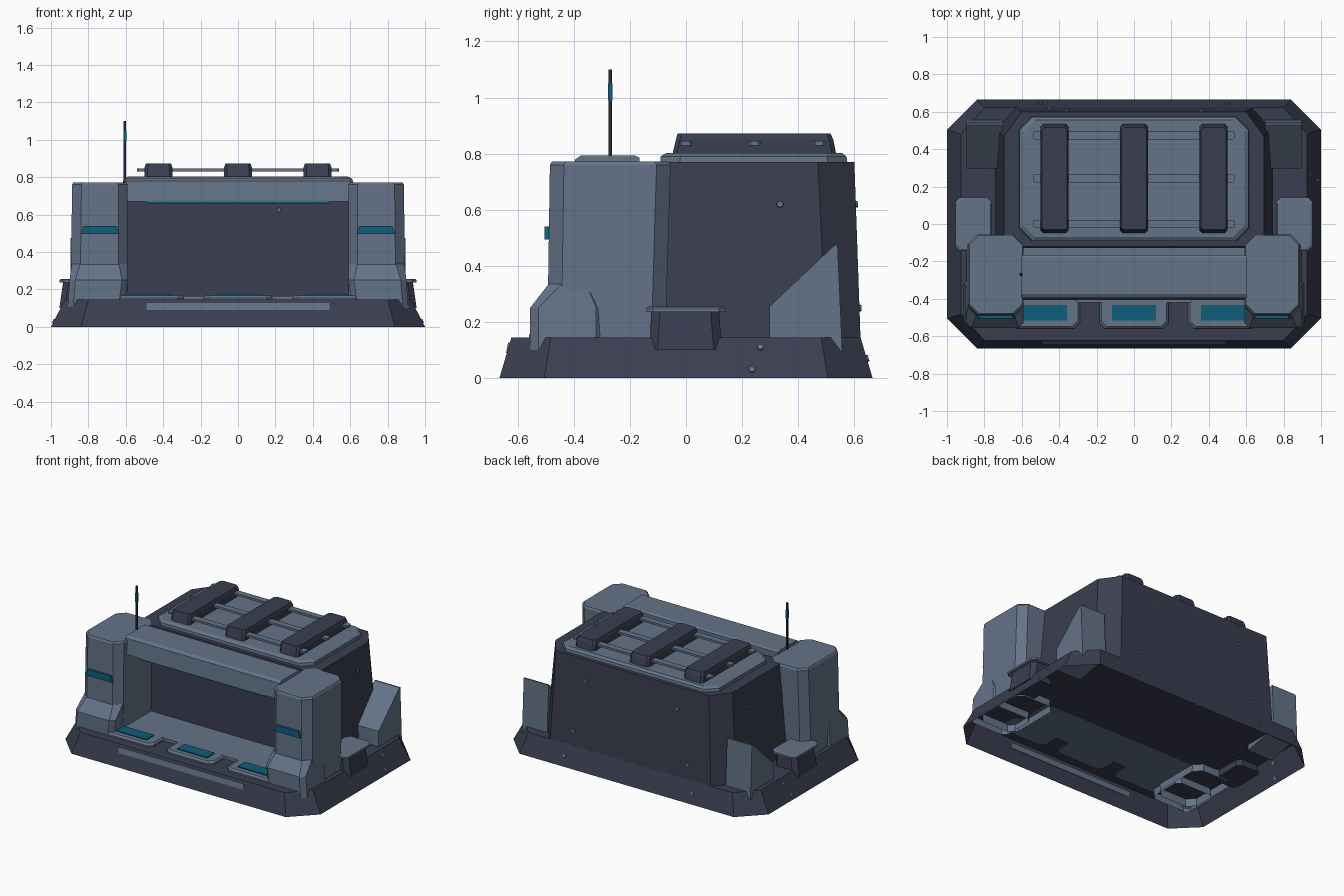
import bpy, bmesh, math
from mathutils import Vector


def material(name, rgb):
    m = bpy.data.materials.new(name)
    m.diffuse_color = (*rgb, 1)
    return m


LIGHT = material("slate_panel", (0.127, 0.172, 0.245))
DARK = material("dark_armour", (0.042, 0.048, 0.080))
CYAN = material("teal_light", (0.0045, 0.112, 0.195))
BLACK = material("antenna_black", (0.018, 0.022, 0.030))


def finish(name, bm, mat):
    bmesh.ops.recalc_face_normals(bm, faces=bm.faces[:])
    me = bpy.data.meshes.new(name)
    bm.to_mesh(me)
    bm.free()
    me.materials.append(mat)
    ob = bpy.data.objects.new(name, me)
    bpy.context.collection.objects.link(ob)
    return ob


def loft(name, rings, mat, sx=1, bottom=True):
    """Bridge equal-sized rings of 3D points; sx=-1 mirrors in x."""
    bm = bmesh.new()
    vs = [[bm.verts.new((x * sx, y, z)) for x, y, z in r] for r in rings]
    n = len(vs[0])
    for a, b in zip(vs, vs[1:]):
        for i in range(n):
            j = (i + 1) % n
            bm.faces.new((a[i], a[j], b[j], b[i]))
    if bottom:
        bm.faces.new(vs[0][::-1])
    bm.faces.new(vs[-1])
    return finish(name, bm, mat)


def octagon(z, x0, x1, y0, y1, cx, cy=None):
    """Rectangle with cut corners at height z."""
    cy = cx if cy is None else cy
    return [(x0 + cx, y0, z), (x1 - cx, y0, z), (x1, y0 + cy, z), (x1, y1 - cy, z),
            (x1 - cx, y1, z), (x0 + cx, y1, z), (x0, y1 - cy, z), (x0, y0 + cy, z)]


def rect(z, x0, x1, y0, y1):
    return [(x0, y0, z), (x1, y0, z), (x1, y1, z), (x0, y1, z)]


def box(name, x0, x1, y0, y1, z0, z1, mat, sx=1):
    return loft(name, [rect(z0, x0, x1, y0, y1), rect(z1, x0, x1, y0, y1)], mat, sx)


def prism(name, profile, x0, x1, mat, sx=1):
    """Extrude a (y, z) profile along x."""
    return loft(name, [[(x, y, z) for y, z in profile] for x in (x0, x1)], mat, sx)


def bolt(p, n):
    bm = bmesh.new()
    bmesh.ops.create_cone(bm, cap_ends=True, segments=8, radius1=0.014,
                          radius2=0.011, depth=0.012)
    ob = finish("bolt", bm, LIGHT)
    ob.location = p
    ob.rotation_euler = Vector(n).to_track_quat('Z', 'Y').to_euler()


# Sloped open-bottomed base skirt with deck
loft("base_skirt", [octagon(0, -1, 1, -0.665, 0.665, 0.16),
                    octagon(0.145, -0.925, 0.925, -0.622, 0.622, 0.125, 0.14)],
     DARK, bottom=False)
prism("front_skirt_plate", [(-0.641, 0.09), (-0.634, 0.128), (-0.628, 0.126), (-0.635, 0.09)],
      -0.49, 0.49, LIGHT)

# Main hull: back corners cut, tapering upward
def hull_ring(z, x, xc, y0, y1, yc):
    return [(-x, y0, z), (x, y0, z), (x, yc, z), (xc, y1, z), (-xc, y1, z), (-x, yc, z)]

loft("hull", [hull_ring(0.14, 0.74, 0.63, -0.13, 0.622, 0.5),
              hull_ring(0.77, 0.695, 0.60, -0.12, 0.60, 0.47)], DARK)
loft("roof_plate", [octagon(0.77, -0.615, 0.615, -0.092, 0.575, 0.07),
                    octagon(0.79, -0.612, 0.612, -0.09, 0.572, 0.07),
                    octagon(0.803, -0.59, 0.59, -0.07, 0.555, 0.06)], LIGHT)

# Roof rack: three bars over three cross rods
for cx in (-0.425, 0, 0.425):
    loft("roof_bar", [octagon(0.80, cx - 0.075, cx + 0.075, -0.048, 0.535, 0.015),
                      octagon(0.85, cx - 0.075, cx + 0.075, -0.036, 0.525, 0.015),
                      octagon(0.872, cx - 0.068, cx + 0.068, -0.03, 0.515, 0.015)], DARK)
for cy in (0.0, 0.245, 0.475):
    loft("roof_rod", [octagon(0.83, -0.54, 0.54, cy - 0.022, cy + 0.022, 0.008),
                      octagon(0.845, -0.54, 0.54, cy - 0.022, cy + 0.022, 0.008)], LIGHT)

# Front lintel with glowing strip below
prism("front_lintel", [(-0.165, 0.67), (-0.165, 0.785), (-0.18, 0.793), (-0.375, 0.793),
                       (-0.395, 0.78), (-0.405, 0.67)], -0.605, 0.605, LIGHT)
box("lintel_light", -0.49, 0.49, -0.40, -0.36, 0.66, 0.672, CYAN)

# Bay floor and consoles
box("bay_floor", -0.61, 0.61, -0.42, -0.12, 0.14, 0.165, LIGHT)
for cx in (-0.475, 0, 0.475):
    loft("console_pad", [octagon(0.14, cx - 0.185, cx + 0.185, -0.56, -0.39, 0.03),
                         octagon(0.155, cx - 0.185, cx + 0.185, -0.56, -0.39, 0.03),
                         octagon(0.167, cx - 0.175, cx + 0.175, -0.548, -0.39, 0.03)], LIGHT)
    box("console_screen", cx - 0.118, cx + 0.118, -0.515, -0.432, 0.165, 0.174, CYAN)

# Mirrored side parts
for s in (1, -1):
    loft("tower", [octagon(0.09, 0.59, 0.895, -0.495, -0.075, 0.05),
                   octagon(0.76, 0.59, 0.887, -0.485, -0.055, 0.05),
                   octagon(0.772, 0.597, 0.88, -0.478, -0.062, 0.05)],
         LIGHT, s, bottom=False)
    loft("tower_foot", [octagon(0.095, 0.61, 0.912, -0.556, -0.29, 0.03),
                        octagon(0.25, 0.59, 0.90, -0.556, -0.29, 0.03),
                        octagon(0.335, 0.592, 0.89, -0.49, -0.31, 0.045)],
         LIGHT, s, bottom=False)
    loft("tower_light", [rect(0.495, 0.635, 0.84, -0.505, -0.47),
                         rect(0.54, 0.65, 0.825, -0.505, -0.47)], CYAN, s)
    prism("rear_brace", [(0.297, 0.1), (0.297, 0.255), (0.53, 0.475), (0.54, 0.475),
                         (0.557, 0.095), (0.535, 0.095), (0.51, 0.14)],
          0.70, 0.895, LIGHT, s)
    loft("side_pod", [octagon(0.10, 0.77, 0.955, -0.132, 0.128, 0.03),
                      octagon(0.24, 0.77, 0.935, -0.122, 0.118, 0.03)], DARK, s)
    loft("side_pod_cap", [octagon(0.236, 0.762, 0.955, -0.142, 0.143, 0.025),
                          octagon(0.250, 0.762, 0.955, -0.142, 0.143, 0.025),
                          octagon(0.256, 0.768, 0.945, -0.133, 0.134, 0.025)], LIGHT, s)
    # Bolts on hull and skirt
    bolt((s * 0.706, 0.335, 0.62), (s, 0, 0.07))
    bolt((s * 0.984, 0.235, 0.03), (s, 0, 0.5))
    bolt((s * 0.943, 0.265, 0.11), (s, 0, 0.5))
    for x, z in ((0.36, 0.62), (0.45, 0.25)):
        bolt((s * x, 0.623 - (z - 0.14) * 0.035, z), (0, 1, 0.03))
    bolt((s * 0.5, 0.645, 0.07), (0, 1, 0.3))
bolt((0.22, -0.123, 0.625), (0, -1, 0))

# Antenna
box("antenna", -0.611, -0.599, -0.276, -0.264, 0.76, 1.10, BLACK)
box("antenna_light", -0.613, -0.597, -0.278, -0.262, 0.99, 1.05, CYAN)
